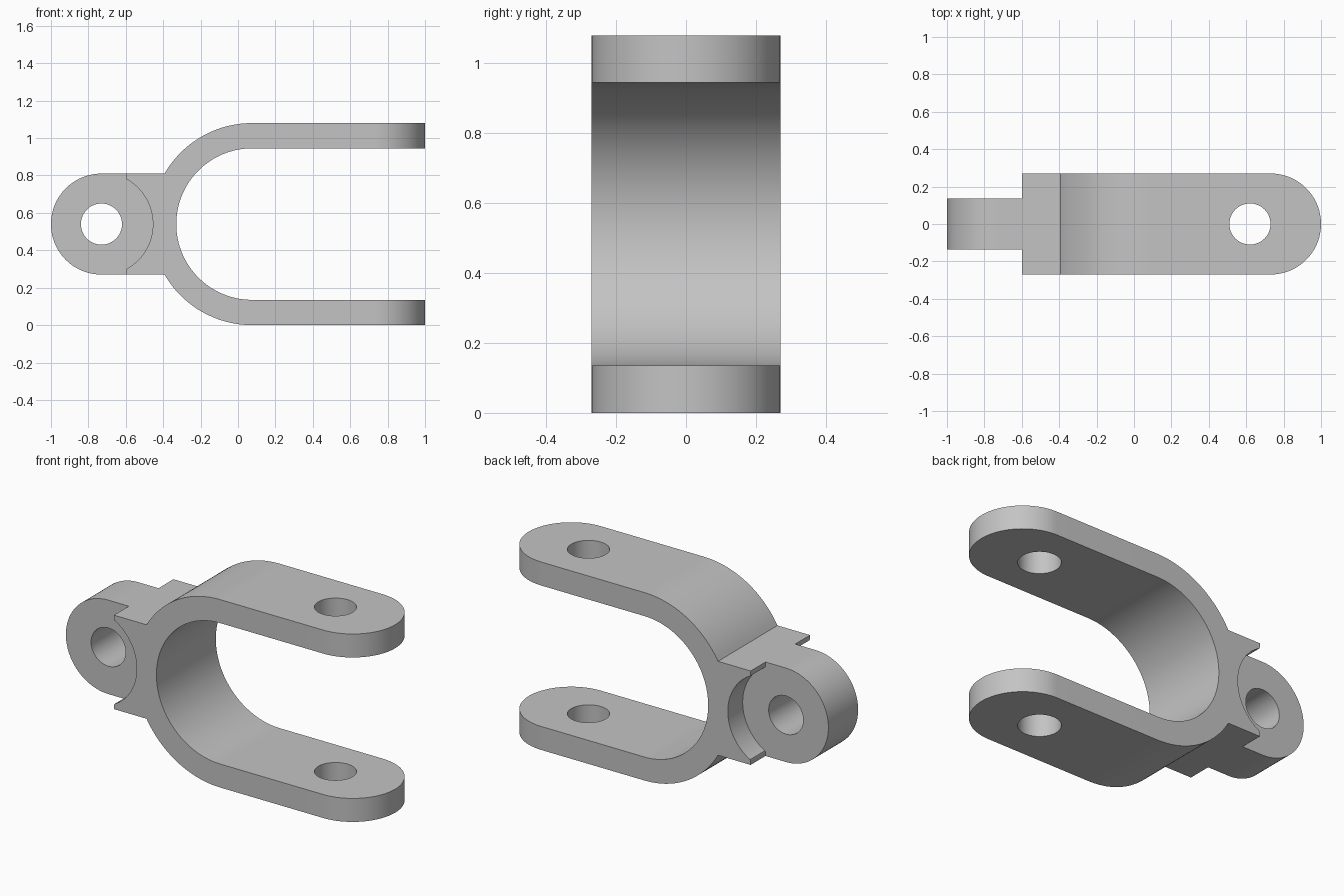
import bpy, bmesh, math
from mathutils import Vector

MID = 0.54            # height of the centre line
EYE_X = -0.73         # pivot eye centre
BEND_X = 0.075        # centre of the U bend

cube = bpy.data.objects.get("Cube")
if cube:
    bpy.data.objects.remove(cube, do_unlink=True)

steel = bpy.data.materials.new("plain grey")
steel.use_nodes = True
grey = (0.55, 0.55, 0.55, 1)
steel.diffuse_color = grey
steel.node_tree.nodes["Principled BSDF"].inputs["Base Color"].default_value = grey


def arc(cx, r, start, end, steps=48):
    """Points on an arc centred on the profile's long axis, angles in degrees."""
    angles = [math.radians(start + (end - start) * i / steps) for i in range(steps + 1)]
    return [(cx + r * math.cos(a), r * math.sin(a)) for a in angles]


def extrude(name, points, half, upright):
    """Solid from a profile: upright ones run along y, flat ones along z."""
    bm = bmesh.new()
    if upright:
        verts = [bm.verts.new((u, -half, MID + v)) for u, v in points]
        push = Vector((0, 2 * half, 0))
    else:
        verts = [bm.verts.new((u, v, MID - half)) for u, v in points]
        push = Vector((0, 0, 2 * half))
    face = bm.faces.new(verts)
    ext = bmesh.ops.extrude_face_region(bm, geom=[face])
    moved = [g for g in ext["geom"] if isinstance(g, bmesh.types.BMVert)]
    bmesh.ops.translate(bm, verts=moved, vec=push)
    bmesh.ops.recalc_face_normals(bm, faces=bm.faces)
    mesh = bpy.data.meshes.new(name)
    bm.to_mesh(mesh)
    bm.free()
    mesh.materials.append(steel)
    obj = bpy.data.objects.new(name, mesh)
    bpy.context.collection.objects.link(obj)
    return obj


def combine(target, other, operation):
    """Apply a boolean and remove the helper."""
    mod = target.modifiers.new("combine", 'BOOLEAN')
    mod.operation = operation
    mod.solver = 'EXACT'
    mod.object = other
    bpy.context.view_layer.objects.active = target
    bpy.ops.object.modifier_apply(modifier=mod.name)
    bpy.data.objects.remove(other, do_unlink=True)


# U-shaped fork with a square neck, hollowed around the eye
lip = [(-0.6, 0.27), (-0.6, 0.25), (-0.597, 0.24)]
profile = ([(1.1, 0.405)] + arc(BEND_X, 0.405, 90, 270, 72)
           + [(1.1, -0.405), (1.1, -0.54)] + arc(BEND_X, 0.54, 270, 210, 24)
           + [(u, -v) for u, v in lip]
           + arc(EYE_X, 0.275, -58.2, 58.2)
           + lip[::-1]
           + arc(BEND_X, 0.54, 150, 90, 24) + [(1.1, 0.54)])
yoke = extrude("yoke", profile, 0.35, True)

# Rounded arm ends and pin holes through both arms
outline = [(-0.65, -0.27)] + arc(0.73, 0.27, -90, 90) + [(-0.65, 0.27)]
combine(yoke, extrude("arm_outline", outline, 0.8, False), 'INTERSECT')
combine(yoke, extrude("pin_hole", arc(0.62, 0.11, 0, 360)[:-1], 0.8, False), 'DIFFERENCE')

# Thinner tongue with the pivot eye
tongue = extrude("tongue", arc(EYE_X, 0.27, 90, 270) + [(-0.41, -0.27), (-0.41, 0.27)],
                 0.135, True)
combine(tongue, extrude("eye_hole", arc(EYE_X, 0.11, 0, 360)[:-1], 0.5, True), 'DIFFERENCE')
combine(yoke, tongue, 'UNION')

# Smooth curved walls, sharp edges
bpy.ops.object.select_all(action='DESELECT')
yoke.select_set(True)
bpy.context.view_layer.objects.active = yoke
bpy.ops.object.shade_smooth_by_angle(angle=math.radians(25))
